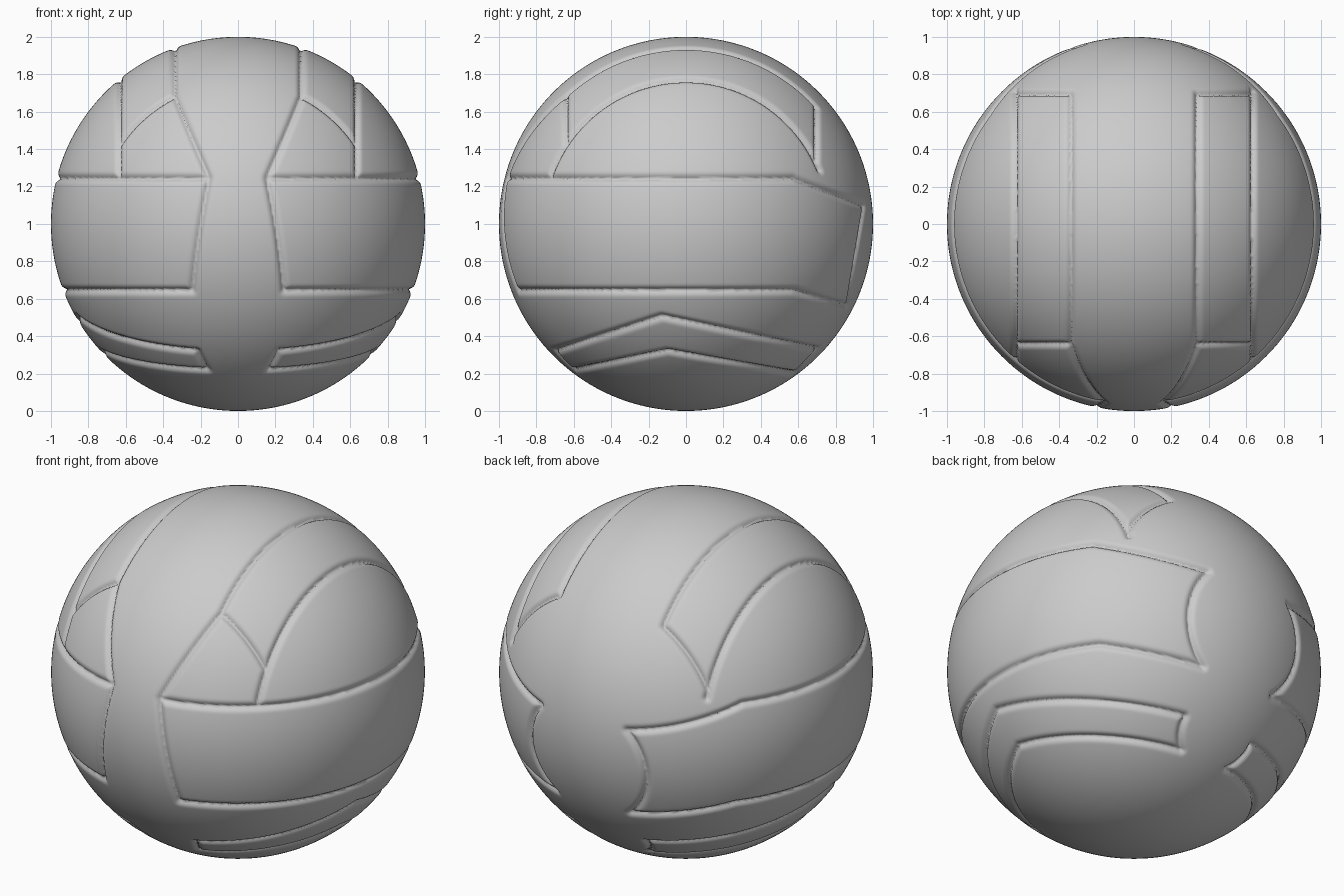
import bpy, bmesh, math
from mathutils import Vector, kdtree

if "Cube" in bpy.data.objects:
    bpy.data.objects.remove(bpy.data.objects["Cube"])

DIVISIONS = 145       # grid cells along each face of the cube-sphere
DEPTH = 0.022         # groove depth
HALF_WIDTH = 0.036    # groove half width
SAMPLES = 1500

seam_points = []


def add(p):
    p = Vector(p).normalized()
    seam_points.append(p)
    seam_points.append(Vector((-p.x, p.y, p.z)))   # mirrored half


def root(a, b):
    return math.sqrt(max(0.0, 1 - a * a - b * b))


def side_seam(points):
    """Polyline drawn in the side view (y, z), projected onto the sphere."""
    for (y0, z0), (y1, z1) in zip(points, points[1:]):
        for i in range(SAMPLES + 1):
            t = i / SAMPLES
            y, z = y0 + (y1 - y0) * t, z0 + (z1 - z0) * t
            add((root(y, z), y, z))


def top_seam(a, b):
    """Line drawn in the top view (x, y), projected onto the sphere."""
    for i in range(SAMPLES + 1):
        t = i / SAMPLES
        x, y = a[0] + (b[0] - a[0]) * t, a[1] + (b[1] - a[1]) * t
        add((x, y, root(x, y)))


def arc_seam(a, b):
    """Great-circle arc between two directions."""
    a, b = Vector(a), Vector(b)
    for i in range(SAMPLES + 1):
        add(a.lerp(b, i / SAMPLES))


def on_side(y, z):
    return (root(y, z), y, z)


# Top strips: two long edges, front and back ends
X_IN, X_OUT, Y_FRONT, Y_BACK = 0.34, 0.637, -0.645, 0.70
top_seam((X_IN, Y_FRONT), (X_IN, Y_BACK))
top_seam((X_OUT, -0.731), (X_OUT, 0.715))
top_seam((X_IN, Y_FRONT), (X_OUT, Y_FRONT))
top_seam((X_IN, Y_BACK), (X_OUT, Y_BACK))

# Wide side band, with the front edge running up to the top strip
band_top, band_low = (-0.957, 0.245), (-0.901, -0.357)
side_seam([band_top, (0.58, 0.245), (0.955, 0.095), (0.865, -0.44),
           (0.58, -0.357), band_low])
arc_seam(on_side(*band_top), on_side(*band_low))
arc_seam(on_side(*band_top), (X_IN, Y_FRONT, root(X_IN, Y_FRONT)))

# Lower chevron strip
chev_top, chev_low = (-0.70, -0.68), (-0.60, -0.783)
side_seam([chev_top, (-0.13, -0.495), (0.705, -0.67), (0.58, -0.80),
           (-0.10, -0.68), chev_low])
arc_seam(on_side(*chev_top), on_side(*chev_low))

tree = kdtree.KDTree(len(seam_points))
for i, p in enumerate(seam_points):
    tree.insert(p, i)
tree.balance()

# Ball: even cube-sphere, pressed in along the seams
bm = bmesh.new()
bmesh.ops.create_cube(bm, size=2)
bmesh.ops.subdivide_edges(bm, edges=bm.edges[:], cuts=DIVISIONS - 1,
                          use_grid_fill=True)
for v in bm.verts:
    p = Vector([math.tan(c * math.pi / 4) for c in v.co]).normalized()
    near, _, d = tree.find(p)
    if d < 0.0045:                     # snap to the seam for a crisp line
        p, d = near.copy(), 0.0
    r = 1.0
    if d < HALF_WIDTH:
        r -= DEPTH * (1 - d / HALF_WIDTH) ** 2
    v.co = p * r + Vector((0, 0, 1))
for f in bm.faces:
    f.smooth = True
bmesh.ops.recalc_face_normals(bm, faces=bm.faces[:])
mesh = bpy.data.meshes.new("panelled_ball")
bm.to_mesh(mesh)
bm.free()
ball = bpy.data.objects.new("panelled_ball", mesh)
bpy.context.collection.objects.link(ball)
